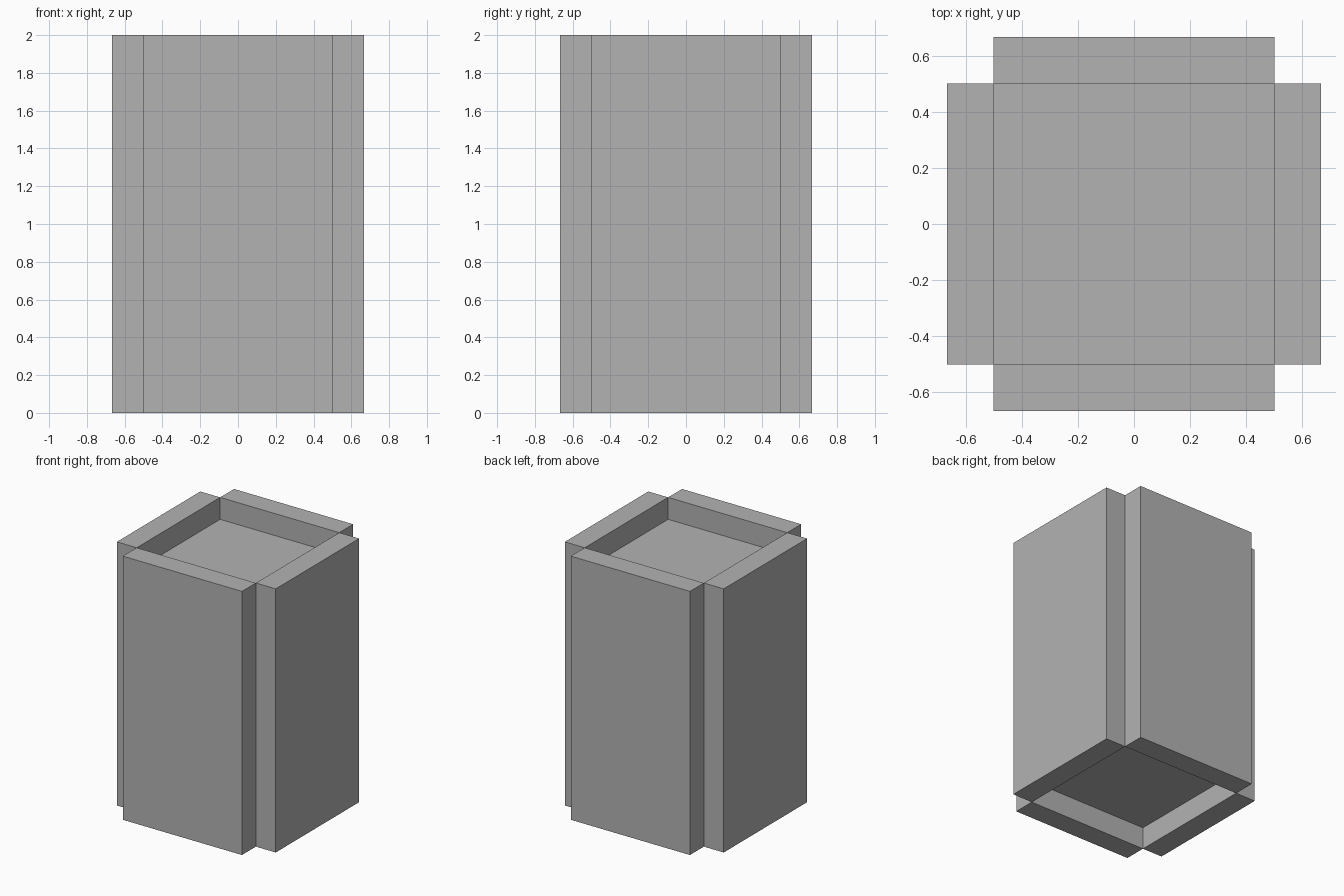
import bpy
import bmesh
from math import pi
from mathutils import Matrix

default = bpy.data.objects.get("Cube")
if default:
    bpy.data.objects.remove(default, do_unlink=True)

HEIGHT = 2.0
HALF = 0.5          # half width of the core
WALL = 1 / 6        # panel thickness and recess depth

grey = bpy.data.materials.new("plain grey")
grey.use_nodes = True
colour = (0.45, 0.45, 0.45, 1)
grey.diffuse_color = colour
grey.node_tree.nodes["Principled BSDF"].inputs["Base Color"].default_value = colour


def box(name, size, centre, angle=0.0):
    """Flat-sided box, turned about the z axis through the origin."""
    bm = bmesh.new()
    bmesh.ops.create_cube(bm, size=1)
    place = (Matrix.Rotation(angle, 4, "Z") @ Matrix.Translation(centre)
             @ Matrix.Diagonal((*size, 1)))
    bmesh.ops.transform(bm, matrix=place, verts=bm.verts)
    mesh = bpy.data.meshes.new(name)
    bm.to_mesh(mesh)
    bm.free()
    mesh.materials.append(grey)
    obj = bpy.data.objects.new(name, mesh)
    bpy.context.collection.objects.link(obj)
    return obj


# Core, recessed at the top and the bottom
box("core", (2 * HALF, 2 * HALF, HEIGHT - 2 * WALL), (0, 0, HEIGHT / 2))

# Four full-height side panels around the core
for i, side in enumerate(("front", "left", "back", "right")):
    box(side + "_panel", (2 * HALF, WALL, HEIGHT),
        (0, -HALF - WALL / 2, HEIGHT / 2), i * pi / 2)
